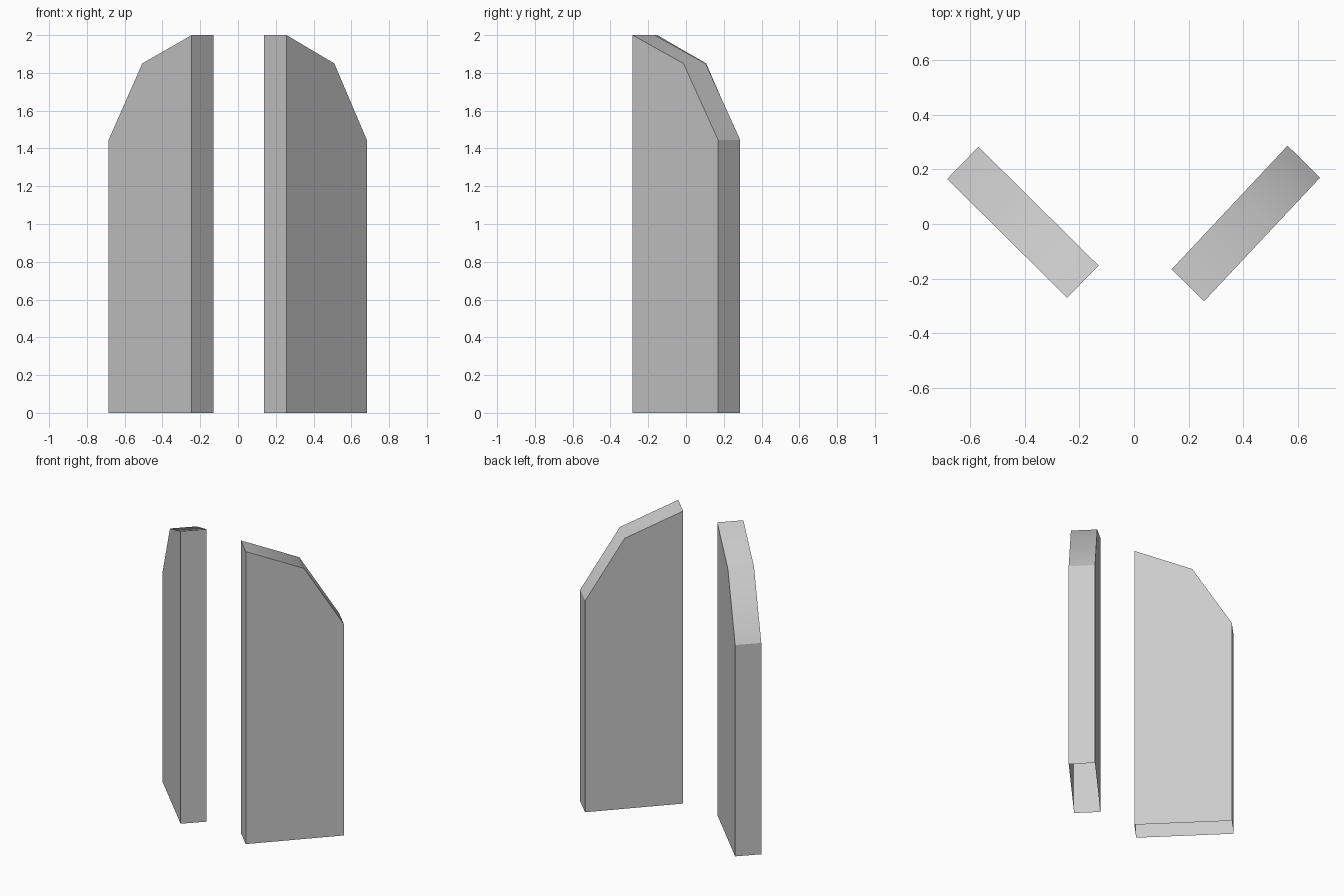
import bpy
import bmesh
from mathutils import Vector

cube = bpy.data.objects.get("Cube")
if cube:
    bpy.data.objects.remove(cube, do_unlink=True)

grey = bpy.data.materials.new("plain_grey")
grey.use_nodes = True
colour = (0.6, 0.6, 0.6, 1)
grey.diffuse_color = colour
grey.node_tree.nodes["Principled BSDF"].inputs["Base Color"].default_value = colour

# Slab outline: (fraction from inner to outer end, height)
PROFILE = [(0, 0), (0, 2), (0.595, 1.85), (1, 1.445), (1, 0)]


def make_slab(name, inner_front, outer_front, inner_back):
    start = Vector((*inner_front, 0))
    along = Vector((*outer_front, 0)) - start
    across = Vector((*inner_back, 0)) - start
    bm = bmesh.new()
    front = [bm.verts.new(start + along * t + Vector((0, 0, z))) for t, z in PROFILE]
    back = [bm.verts.new(v.co + across) for v in front]
    bm.faces.new(front)
    bm.faces.new(reversed(back))
    # Ends and sloping top; the underside stays open
    for i in range(len(PROFILE) - 1):
        bm.faces.new((front[i], back[i], back[i + 1], front[i + 1]))
    bmesh.ops.recalc_face_normals(bm, faces=bm.faces)
    # Point the shell outwards
    bm.normal_update()
    if max((f.normal.z for f in bm.faces), key=abs) < 0:
        bmesh.ops.reverse_faces(bm, faces=bm.faces)
        bm.normal_update()
    # Only the bend between the two top slopes is smooth
    for f in bm.faces:
        f.smooth = True
    for e in bm.edges:
        e.smooth = all(f.normal.z > 0.1 for f in e.link_faces)
    mesh = bpy.data.meshes.new(name)
    bm.to_mesh(mesh)
    bm.free()
    mesh.materials.append(grey)
    bpy.context.collection.objects.link(bpy.data.objects.new(name, mesh))


make_slab("right_slab", (-0.245, -0.27), (-0.685, 0.165), (-0.13, -0.152))
make_slab("left_slab", (0.257, -0.283), (0.682, 0.17), (0.138, -0.166))
